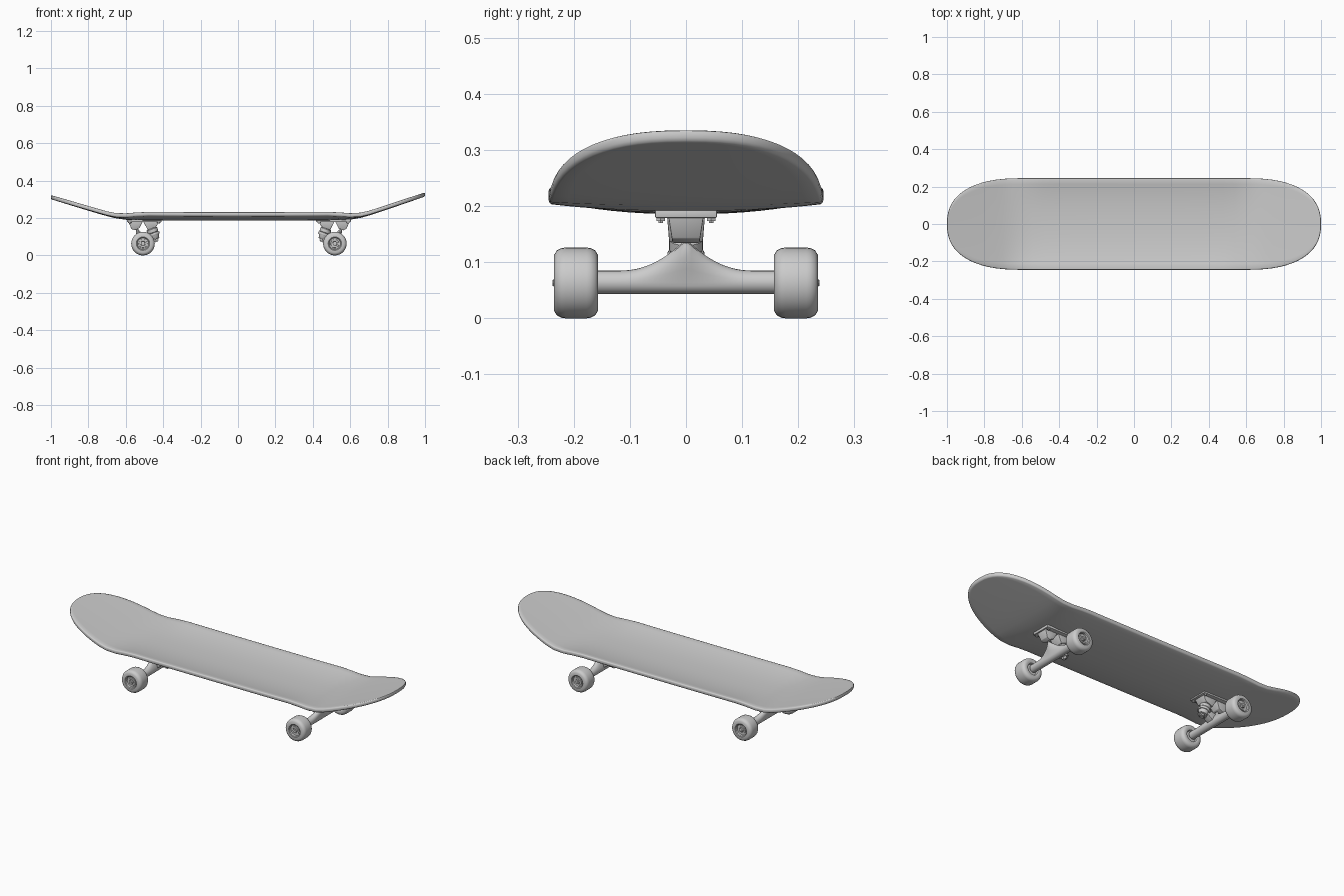
import bpy, bmesh
from math import sin, cos, pi, sqrt, hypot
from mathutils import Matrix, Vector

if "Cube" in bpy.data.objects:
    bpy.data.objects.remove(bpy.data.objects["Cube"])


def finish(name, bm, mat=Matrix(), angle=0.6):
    bmesh.ops.remove_doubles(bm, verts=bm.verts, dist=1e-5)
    bmesh.ops.transform(bm, matrix=mat, verts=bm.verts)
    bmesh.ops.recalc_face_normals(bm, faces=bm.faces)
    me = bpy.data.meshes.new(name)
    bm.to_mesh(me)
    bm.free()
    ob = bpy.data.objects.new(name, me)
    bpy.context.collection.objects.link(ob)
    bpy.ops.object.select_all(action='DESELECT')
    ob.select_set(True)
    bpy.context.view_layer.objects.active = ob
    bpy.ops.object.shade_smooth_by_angle(angle=angle)
    return ob


def bridge(bm, loops, closed=True):
    for a, b in zip(loops, loops[1:]):
        n = len(a)
        for i in range(n if closed else n - 1):
            j = (i + 1) % n
            bm.faces.new((a[i], a[j], b[j], b[i]))


def lathe(name, profile, mat, seg=32):
    # profile: (radius, height) pairs turned around local z
    bm = bmesh.new()
    loops = [[bm.verts.new((r * cos(2 * pi * i / seg), r * sin(2 * pi * i / seg), h))
              for i in range(seg)] for r, h in profile]
    bridge(bm, loops)
    return finish(name, bm, mat)


def prism(name, outline, half_low, half_high, mat):
    # side outline in xz, extruded across y with a width that tapers with height
    bm = bmesh.new()
    zs = [p[1] for p in outline]
    z0, z1 = min(zs), max(zs)
    sides = []
    for s in (-1, 1):
        sides.append([bm.verts.new((x, s * (half_low + (half_high - half_low) * (z - z0) / (z1 - z0)), z))
                      for x, z in outline])
    bridge(bm, sides)
    bm.faces.new(sides[0])
    bm.faces.new(sides[1])
    bmesh.ops.bevel(bm, geom=bm.edges[:], offset=0.002, segments=2, affect='EDGES', profile=0.5)
    return finish(name, bm, mat)


# Deck: rounded ends, kicked nose and tail, concave across the width
def deck_z(x, y):
    d = abs(x) - 0.63
    kick = (d + sqrt(d * d + 0.0036)) / 2 * (0.349 if x > 0 else 0.31)
    f = min(1, max(0, (abs(x) - 0.48) / 0.22))
    fade = 1 - 0.85 * f * f * (3 - 2 * f)
    return 0.207 + kick + 0.025 * fade * (abs(y) / 0.245) ** 2.3


END, MID, COLS, E = 16, 20, 18, 2 / 2.4
rows = [(-0.6, -sin(pi / 2 * (1 - i / END)) ** E, max(0, cos(pi / 2 * (1 - i / END))) ** E) for i in range(END)]
rows += [(-0.6 + 1.2 * i / MID, 0, 1) for i in range(MID)]
rows += [(0.6, sin(pi / 2 * i / END) ** E, max(0, cos(pi / 2 * i / END)) ** E) for i in range(END + 1)]


def deck_point(row, t, inset, depth):
    x = row[0] + row[1] * (0.4 - inset)
    y = t * row[2] * (0.245 - inset)
    return (x, y, deck_z(x, y) - depth)


bm = bmesh.new()
for depth in (0, 0.022):
    bridge(bm, [[bm.verts.new(deck_point(r, 2 * j / COLS - 1, 0.006, depth))
                 for j in range(COLS + 1)] for r in rows], closed=False)
rim = [(r, -1) for r in rows] + [(r, 1) for r in reversed(rows)]
bridge(bm, [[bm.verts.new(deck_point(r, t, i, d)) for r, t in rim]
            for i, d in ((0.006, 0), (0.0018, 0.002), (0, 0.007), (0, 0.015), (0.0018, 0.02), (0.006, 0.022))])
bmesh.ops.remove_doubles(bm, verts=bm.verts, dist=1e-5)
bmesh.ops.dissolve_degenerate(bm, edges=bm.edges, dist=1e-5)
finish("deck", bm, angle=1.0)

WHEEL = [(0, .01), (.028, .01), (.032, .002), (.036, 0), (.05, 0), (.058, .005), (.062, .013), (.063, .02),
         (.063, .058), (.062, .065), (.058, .073), (.05, .078), (.036, .078), (.032, .075), (.03, .066),
         (.023, .066), (.022, .07), (.014, .07), (.013, .066), (0, .066)]


def hanger_top(y):
    # height of the fin above the axle tube
    y = abs(y)
    return 0.057 * max(0, 1 - y / 0.12) ** 2.2


def truck(side, m):
    # Baseplate with pivot housing and kingpin seat
    prism(side + "_baseplate", [(-.1, .179), (.085, .179), (.085, .196), (-.1, .196)], .055, .055, m)
    prism(side + "_pivot_housing", [(.02, .145), (.045, .134), (.062, .142), (.08, .185), (0, .185)], .024, .032, m)
    prism(side + "_kingpin_seat", [(-.07, .152), (-.025, .136), (.0, .185), (-.09, .185)], .03, .034, m)

    # Hanger: axle tube with a fin leaning outward up to the pivot
    bm = bmesh.new()
    loops = []
    n, steps = 20, 32
    for k in range(steps + 1):
        y = -0.158 + 0.316 * k / steps
        h = hanger_top(y)
        loop = []
        for i in range(n):
            a = 2 * pi * i / n
            up = max(0, sin(a))
            loop.append(bm.verts.new((0.021 * cos(a) + 0.55 * h * up, y, 0.064 + 0.021 * sin(a) + h * up)))
        loops.append(loop)
    bridge(bm, loops)
    bm.faces.new(loops[0])
    bm.faces.new(loops[-1])
    finish(side + "_hanger", bm, m)

    # Kingpin stack: bushings, hanger ring, washer and nut on a tilted axis
    top, low = Vector((-.042, 0, .155)), Vector((-.07, 0, .078))
    axis = m @ Matrix.Translation(low) @ (top - low).to_track_quat('Z', 'Y').to_matrix().to_4x4()
    lathe(side + "_upper_bushing", [(0, .044), (.027, .044), (.03, .048), (.03, .066), (.027, .07), (0, .07)], axis, 24)
    lathe(side + "_hanger_ring", [(0, .03), (.031, .03), (.033, .033), (.033, .041), (.031, .044), (0, .044)], axis, 24)
    lathe(side + "_lower_bushing", [(0, .012), (.02, .012), (.023, .016), (.027, .03), (0, .03)], axis, 24)
    lathe(side + "_washer", [(0, .008), (.024, .008), (.024, .012), (0, .012)], axis, 24)
    lathe(side + "_kingpin", [(0, -.006), (.008, -.006), (.008, .08), (0, .08)], axis, 12)
    lathe(side + "_kingpin_nut", [(0, -.002), (.015, -.002), (.015, .008), (0, .008)], axis, 6)
    prism(side + "_hanger_web", [(-.06, .098), (.005, .05), (.022, .105), (-.055, .118)], .02, .022, m)

    # Wheels and axle nuts
    for s, tag in ((1, "_a"), (-1, "_b")):
        w = m @ Matrix.Translation((0, s * .157, .063)) @ Matrix.Rotation(-s * pi / 2, 4, 'X')
        lathe(side + "_wheel" + tag, WHEEL, w)
        lathe(side + "_axle_nut" + tag, [(0, .06), (.012, .06), (.012, .078), (.006, .079), (.006, .081), (0, .081)], w, 6)

    # Mounting nuts under the baseplate
    for i, (x, y) in enumerate([(x, y) for x in (-.085, .07) for y in (-.045, .045)]):
        lathe(side + "_mount_nut_%d" % i, [(0, .17), (.005, .17), (.005, .173), (.009, .173), (.009, .182), (0, .182)],
              m @ Matrix.Translation((x, y, 0)), 6)


truck("right", Matrix.Translation((.518, 0, 0)))
truck("left", Matrix.Translation((-.508, 0, 0)) @ Matrix.Rotation(pi, 4, 'Z'))
